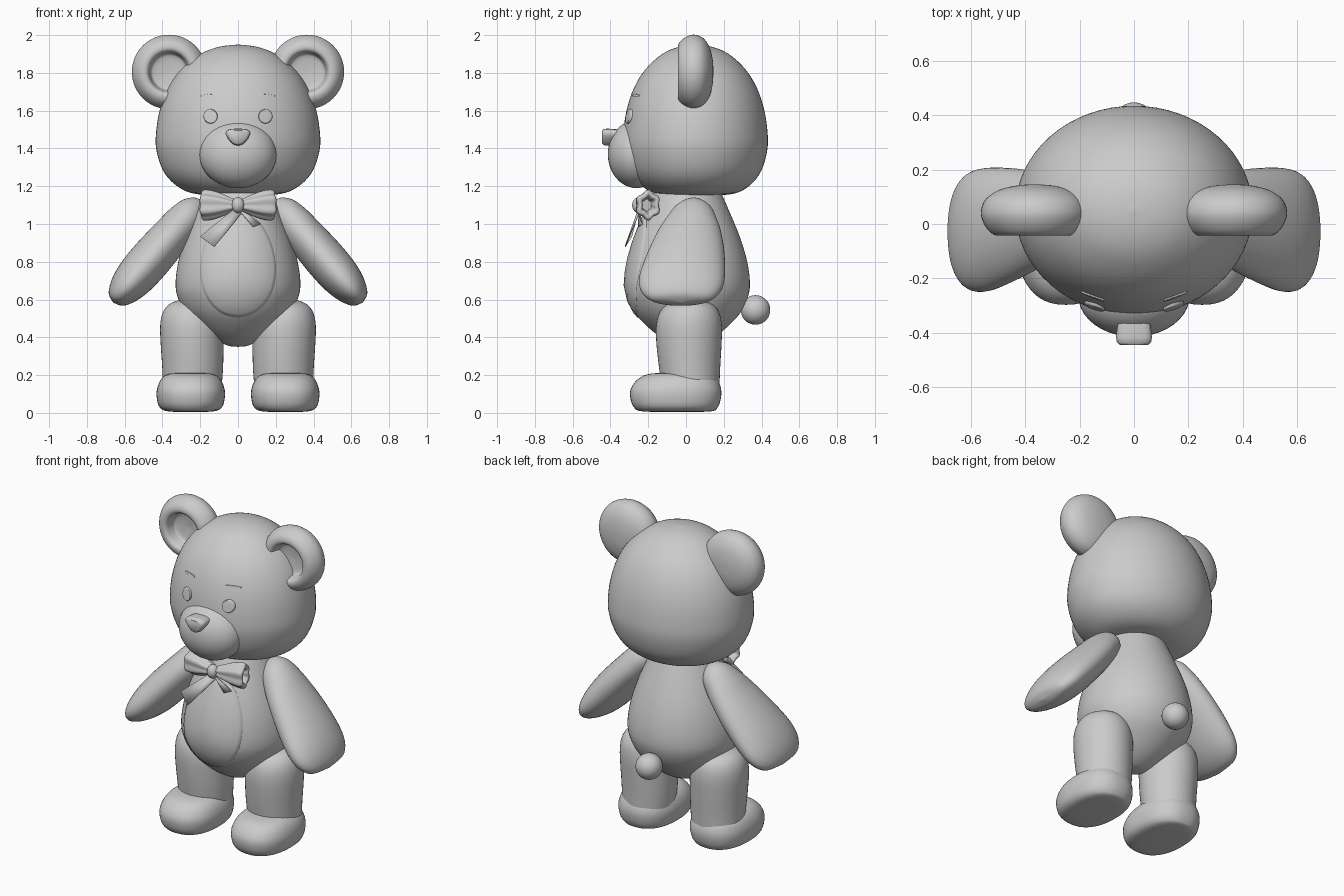
import bpy, bmesh, math
from mathutils import Matrix, Vector

cube = bpy.data.objects.get("Cube")
if cube:
    bpy.data.objects.remove(cube, do_unlink=True)

grey = bpy.data.materials.new("plain grey")
grey.use_nodes = True
grey.diffuse_color = (0.6, 0.6, 0.6, 1)
grey.node_tree.nodes["Principled BSDF"].inputs["Base Color"].default_value = (0.6, 0.6, 0.6, 1)


def finish(name, bm, angle=50):
    """Turn a bmesh into a smooth shaded object."""
    bmesh.ops.recalc_face_normals(bm, faces=bm.faces)
    mesh = bpy.data.meshes.new(name)
    bm.to_mesh(mesh)
    bm.free()
    mesh.materials.append(grey)
    obj = bpy.data.objects.new(name, mesh)
    bpy.context.collection.objects.link(obj)
    bpy.ops.object.select_all(action="DESELECT")
    obj.select_set(True)
    bpy.context.view_layer.objects.active = obj
    bpy.ops.object.shade_smooth_by_angle(angle=math.radians(angle))
    return obj


def resample(rows, steps=4):
    """Catmull-Rom interpolation through rows of numbers."""
    out = []
    for i in range(len(rows) - 1):
        a, b = rows[max(i - 1, 0)], rows[i]
        c, d = rows[i + 1], rows[min(i + 2, len(rows) - 1)]
        for k in range(steps):
            t = k / steps
            out.append([q + t * (r - p) / 2 + t * t * (p - 2.5 * q + 2 * r - s / 2)
                        + t ** 3 * (1.5 * (q - r) + (s - p) / 2)
                        for p, q, r, s in zip(a, b, c, d)])
    return out + [list(rows[-1])]


def loft(name, rows, place=Matrix(), sides=48, flute=0.0, power=1.0, angle=50):
    """Rows are (height, centre x, centre y, radius x, radius y)."""
    bm = bmesh.new()
    rings = []
    for h, cx, cy, rx, ry in resample(rows):
        ring = []
        for i in range(sides):
            a = math.tau * i / sides
            c, s = math.cos(a), math.sin(a)
            f = 1 + flute * math.cos(6 * a)
            x = math.copysign(abs(c) ** power, c) * max(rx, 0.001) * f
            y = math.copysign(abs(s) ** power, s) * max(ry, 0.001) * f
            ring.append(bm.verts.new(place @ Vector((cx + x, cy + y, h))))
        rings.append(ring)
    for lo, hi in zip(rings, rings[1:]):
        for i in range(sides):
            j = (i + 1) % sides
            bm.faces.new((lo[i], lo[j], hi[j], hi[i]))
    bm.faces.new(rings[0])
    bm.faces.new(rings[-1])
    return finish(name, bm, angle)


def ball(name, centre, radii):
    bm = bmesh.new()
    bmesh.ops.create_uvsphere(bm, u_segments=40, v_segments=24, radius=1,
                              matrix=Matrix.Translation(centre) @ Matrix.Diagonal((*radii, 1)))
    return finish(name, bm)


def patch(name, outline, base, lift):
    """Raised plate that follows the front of another part."""
    bm = bmesh.new()
    depth = bpy.context.evaluated_depsgraph_get()
    depth.update()
    cx = sum(p[0] for p in outline) / len(outline)
    cz = sum(p[1] for p in outline) / len(outline)

    def point(x, z, off):
        hit, loc, _, _ = base.ray_cast(Vector((x, -2, z)), Vector((0, 1, 0)))
        return bm.verts.new((x, loc.y - off, z))

    rings = []
    for k, off in ((1.0, -0.01), (1.0, lift * 0.6), (0.93, lift), (0.7, lift), (0.4, lift), (0.1, lift)):
        rings.append([point(cx + (x - cx) * k, cz + (z - cz) * k, off) for x, z in outline])
    n = len(outline)
    for lo, hi in zip(rings, rings[1:]):
        for i in range(n):
            bm.faces.new((lo[i], lo[(i + 1) % n], hi[(i + 1) % n], hi[i]))
    bm.faces.new(rings[-1])
    return finish(name, bm)


def oval(cx, cz, rx, rz, n=32, egg=0.0):
    pts = []
    for i in range(n):
        a = math.tau * i / n
        pts.append((cx + rx * math.cos(a) * (1 - egg * math.sin(a)), cz + rz * math.sin(a)))
    return pts


# Head: wide at the cheeks, flattened under the chin
head_profile = [(1.15, 0), (1.151, 0.13), (1.165, 0.25), (1.21, 0.335), (1.28, 0.395), (1.38, 0.43),
                (1.47, 0.435), (1.6, 0.415), (1.72, 0.37), (1.82, 0.3), (1.9, 0.2), (1.938, 0.1), (1.95, 0)]
head = loft("head", [(z, 0, 0.05, r, r * 0.88) for z, r in head_profile], sides=64)

# Torso: pear shape
torso_profile = [(0.35, 0), (0.355, 0.05), (0.39, 0.125), (0.45, 0.205), (0.53, 0.28), (0.62, 0.322),
                 (0.7, 0.33), (0.8, 0.316), (0.9, 0.288), (1.0, 0.25), (1.15, 0.185), (1.2, 0.16)]
torso = loft("torso", [(z, 0, 0.008, r, r) for z, r in torso_profile], sides=64)
patch("belly_panel", oval(0, 0.79, 0.2, 0.285, 48, 0.12), torso, 0.008)

# Muzzle, nose and tail
ball("muzzle", (0, -0.262, 1.37), (0.205, 0.152, 0.18))
facing_front = Matrix.Rotation(math.radians(90), 4, "X")
bm = bmesh.new()
nose_outline = resample([(0, 1.415), (0.03, 1.425), (0.064, 1.47), (0.055, 1.498), (0, 1.505),
                         (-0.055, 1.498), (-0.064, 1.47), (-0.03, 1.425), (0, 1.415)], 3)[:-1]
layers = [[bm.verts.new((x * k, y, 1.465 + (z - 1.465) * k)) for x, z in nose_outline]
          for k, y in ((0.9, -0.36), (1, -0.415), (0.95, -0.435), (0.75, -0.445))]
for lo, hi in zip(layers, layers[1:]):
    for i in range(len(lo)):
        j = (i + 1) % len(lo)
        bm.faces.new((lo[i], lo[j], hi[j], hi[i]))
bm.faces.new(layers[0])
bm.faces.new(layers[-1])
finish("nose", bm)
ball("tail", (0, 0.368, 0.545), (0.078, 0.078, 0.078))

# Ear profile: domed back, rolled rim and sunken middle
ear_profile = [(-0.145, 0), (-0.142, 0.06), (-0.125, 0.13), (-0.09, 0.18), (-0.045, 0.197), (-0.005, 0.188),
               (0.03, 0.163), (0.043, 0.135), (0.035, 0.112), (0.0, 0.1), (-0.025, 0.085), (-0.035, 0)]

# Arm and leg sections: height, centre x, centre y, radius x, radius y
arm_rows = [(-0.225, 0, 0.04, 0, 0), (-0.21, 0, 0.04, 0.04, 0.045), (-0.16, 0, 0.037, 0.078, 0.1),
            (-0.08, 0, 0.028, 0.096, 0.138), (0, 0, 0.018, 0.102, 0.168), (0.1, 0, 0.006, 0.108, 0.194),
            (0.2, 0, -0.007, 0.111, 0.213), (0.3, 0, -0.02, 0.107, 0.226), (0.38, 0, -0.026, 0.093, 0.22),
            (0.44, 0, -0.028, 0.07, 0.188), (0.475, 0, -0.028, 0.043, 0.13), (0.49, 0, -0.028, 0, 0)]
leg_rows = [(0.06, 0.245, 0.03, 0.15, 0.145), (0.22, 0.24, 0.02, 0.16, 0.16), (0.36, 0.243, 0.016, 0.166, 0.172),
            (0.46, 0.245, 0.016, 0.167, 0.174), (0.53, 0.247, 0.018, 0.152, 0.158),
            (0.575, 0.25, 0.02, 0.115, 0.12), (0.6, 0.25, 0.02, 0.05, 0.05), (0.603, 0.25, 0.02, 0, 0)]
foot_rows = [(0.005, 0.25, -0.05, 0, 0), (0.008, 0.25, -0.05, 0.12, 0.18), (0.03, 0.25, -0.054, 0.165, 0.222),
             (0.08, 0.25, -0.055, 0.18, 0.24), (0.13, 0.25, -0.053, 0.178, 0.238),
             (0.18, 0.25, -0.045, 0.155, 0.208), (0.208, 0.25, -0.035, 0.11, 0.15), (0.215, 0.25, -0.03, 0, 0)]

# Bow loop sections, growing outward from the knot
bow_rows = [(0.0, 0, 0, 0.025, 0.03), (0.05, 0, 0, 0.045, 0.042), (0.11, 0, 0, 0.066, 0.055),
            (0.165, 0, 0, 0.075, 0.062), (0.185, 0, 0, 0.066, 0.055), (0.18, 0, 0, 0.045, 0.036),
            (0.13, 0, 0, 0.03, 0.025)]

for side, word in ((1, "left"), (-1, "right")):
    mirror = Matrix.Diagonal((side, 1, 1, 1))
    loft(word + "_ear", [(h, 0, 0, r, r) for h, r in ear_profile],
         mirror @ Matrix.Translation((0.365, 0, 1.805)) @ facing_front)
    tilt = Matrix.Rotation(math.radians(180 - 40.8), 4, "Y")
    loft(word + "_arm", arm_rows, mirror @ Matrix.Translation((0.34, 0, 0.955)) @ tilt)
    loft(word + "_leg", leg_rows, mirror)
    loft(word + "_foot", foot_rows, mirror, power=0.85)
    patch(word + "_eye", oval(side * 0.145, 1.57, 0.037, 0.038, 24), head, 0.012)
    brow = [(side * (0.155 + x), 1.682 + z - 1.5 * x * x) for x, z in
            ((-0.045, -0.004), (0, -0.008), (0.04, -0.004), (0.04, 0.002), (0, 0.006), (-0.045, 0.006))]
    patch(word + "_brow", brow, head, 0.006)
    outward = Matrix.Rotation(math.radians(90), 4, "Y")
    swept = Matrix.Rotation(math.radians(12), 4, "Z")
    loft(word + "_bow_loop", bow_rows,
         mirror @ Matrix.Translation((0.01, -0.235, 1.1)) @ swept @ outward, flute=0.09, sides=60)

# Bow knot and hanging ribbon ends
ball("bow_knot", (0, -0.25, 1.1), (0.034, 0.035, 0.042))
for name, corners in (("right_ribbon", ((-0.01, -0.25, 1.09), (-0.2, -0.29, 0.935), (-0.125, -0.325, 0.88),
                                        (0.02, -0.25, 1.06))),
                      ("left_ribbon", ((0.0, -0.25, 1.08), (0.06, -0.25, 1.05), (0.12, -0.235, 1.0),
                                       (0.08, -0.255, 0.985)))):
    bm = bmesh.new()
    bm.faces.new([bm.verts.new(c) for c in corners])
    ribbon = finish(name, bm)
    ribbon.modifiers.new("thickness", "SOLIDIFY").thickness = 0.005
